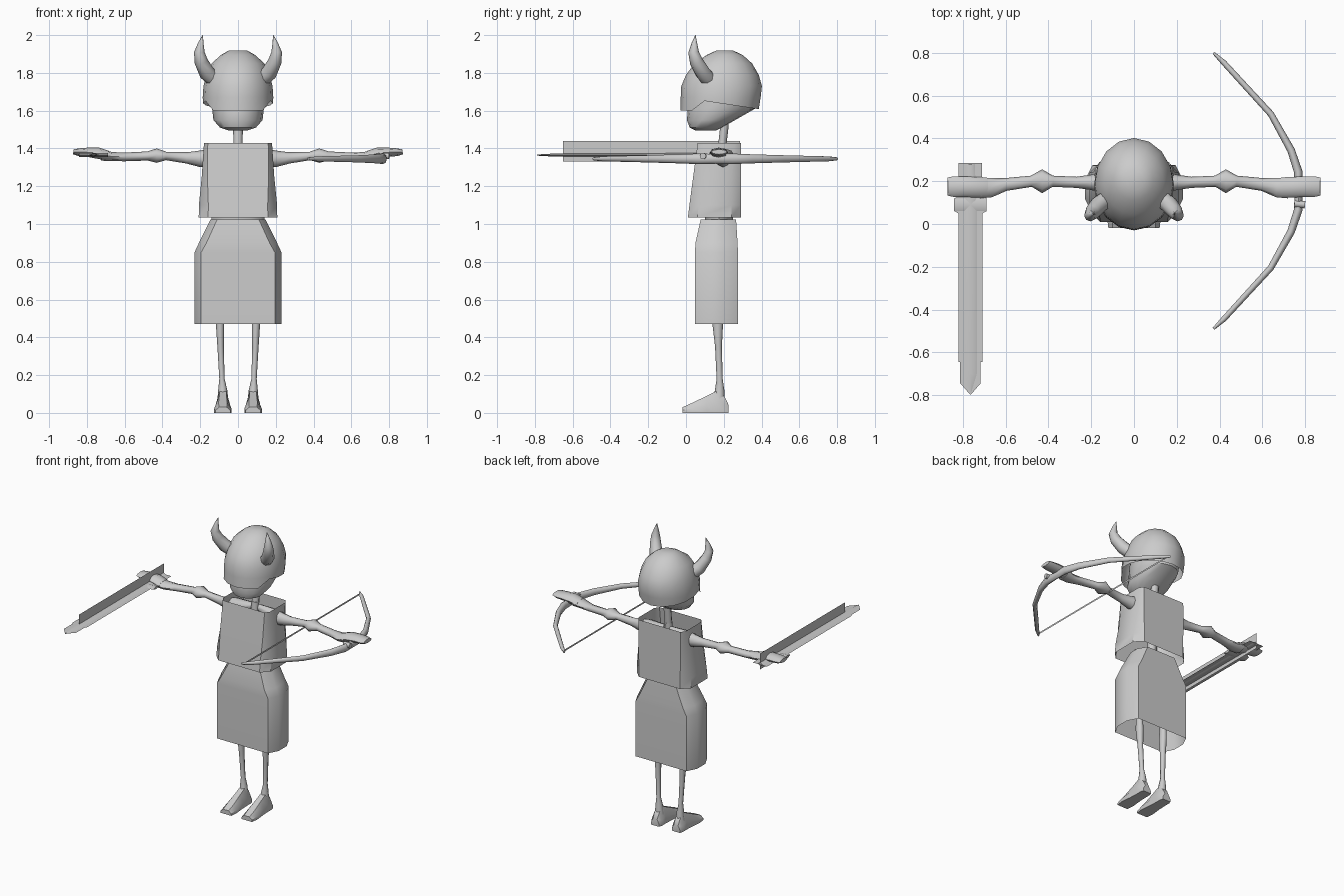
import bpy, bmesh, math
from mathutils import Vector

grey = bpy.data.materials.new("bone_grey")
grey.diffuse_color = (0.6, 0.6, 0.6, 1)


def finish(name, bm, smooth=40):
    bmesh.ops.recalc_face_normals(bm, faces=bm.faces)
    me = bpy.data.meshes.new(name)
    bm.to_mesh(me)
    bm.free()
    me.materials.append(grey)
    ob = bpy.data.objects.new(name, me)
    bpy.context.collection.objects.link(ob)
    bpy.ops.object.select_all(action='DESELECT')
    ob.select_set(True)
    bpy.context.view_layer.objects.active = ob
    if smooth:
        bpy.ops.object.shade_smooth_by_angle(angle=math.radians(smooth))
    return ob


def loft(name, rings, start=True, end=True, smooth=40):
    bm = bmesh.new()
    loops = [[bm.verts.new(p) for p in r] for r in rings]
    n = len(loops[0])
    for a, b in zip(loops, loops[1:]):
        for i in range(n):
            j = (i + 1) % n
            bm.faces.new((a[i], a[j], b[j], b[i]))
    if start:
        bm.faces.new(loops[0])
    if end:
        bm.faces.new(loops[-1])
    return finish(name, bm, smooth)


def oval(z, rx, y0, y1, n=16):
    """Horizontal ring spanning y0..y1."""
    c, r = (y0 + y1) / 2, (y1 - y0) / 2
    return [Vector((rx * math.sin(2 * math.pi * i / n),
                    c - r * math.cos(2 * math.pi * i / n), z)) for i in range(n)]


def box_ring(z, rx, y0, y1, cx, cy):
    """Rectangle ring with chamfered corners."""
    q = [(rx - cx, y0), (rx, y0 + cy), (rx, y1 - cy), (rx - cx, y1)]
    return [Vector((x, y, z)) for x, y in q] + [Vector((-x, y, z)) for x, y in q[::-1]]


def tube(name, pts, n=8, up=(0, 0, 1)):
    """Tube through (x, y, z, half width, half height) points."""
    rings = []
    P = [Vector(p[:3]) for p in pts]
    for i, p in enumerate(pts):
        t = (P[min(i + 1, len(P) - 1)] - P[max(i - 1, 0)]).normalized()
        s = t.cross(Vector(up)).normalized()
        u = s.cross(t)
        rings.append([P[i] + s * p[3] * math.cos(2 * math.pi * k / n)
                      + u * p[4] * math.sin(2 * math.pi * k / n) for k in range(n)])
    return loft(name, rings, smooth=60)


def plate(name, pts):
    bm = bmesh.new()
    bm.faces.new([bm.verts.new(p) for p in pts])
    return finish(name, bm, 0)


# Skull and jaw
loft("skull", [oval(*r) for r in (
    (1.495, .05, .05, .16), (1.51, .095, .02, .19), (1.55, .13, .005, .26),
    (1.61, .137, .01, .365), (1.68, .15, .03, .37), (1.78, .13, .06, .34))])

# Helmet with a dropped front guard and sloping sides
rings = [oval(*r) for r in (
    (1.60, .185, -.03, .385), (1.67, .187, -.028, .395), (1.73, .183, -.025, .402),
    (1.79, .168, .0, .385), (1.85, .14, .045, .35), (1.895, .09, .11, .30),
    (1.918, .05, .16, .25))]
for v in rings[0]:
    v.z = 1.60 if v.y < .04 else 1.66 - (v.y - .04) * .15
loft("helmet", rings, start=False)

# Neck and hidden spine
tube("neck", [(0, .205, 1.53, .026, .022), (0, .19, 1.40, .024, .022)], up=(0, 1, 0))
tube("spine", [(0, .19, 1.42, .025, .025), (0, .17, 1.0, .03, .03)], up=(0, 1, 0))
loft("pelvis", [oval(.84, .12, .12, .22, 12), oval(.90, .13, .11, .23, 12),
                oval(1.035, .14, .10, .25, 12)])

# Clothing shells, open at top and bottom
loft("tunic", [box_ring(*r) for r in (
    (1.035, .208, .01, .29, .05, .05), (1.10, .207, .018, .29, .05, .05),
    (1.25, .192, .038, .29, .03, .05), (1.43, .18, .062, .29, .02, .03))],
    False, False)
loft("skirt", [box_ring(*r) for r in (
    (.47, .23, .048, .275, .035, .07), (.85, .23, .048, .275, .035, .07),
    (.90, .207, .05, .273, .04, .07), (1.025, .145, .078, .265, .035, .06))],
    False, False)

for s, side in ((-1, "left"), (1, "right")):
    # Horn
    tube(side + "_horn", [(s * x, y, z, r, r) for x, y, z, r in (
        (.125, .12, 1.765, .042), (.165, .09, 1.80, .042), (.195, .055, 1.86, .036),
        (.205, .04, 1.91, .028), (.196, .045, 1.96, .014), (.187, .05, 2.0, .001))],
        up=(0, 1, 0))
    # Arm with elbow joint
    tube(side + "_arm", [(s * x, y, z, w, h) for x, y, z, w, h in (
        (.02, .20, 1.38, .02, .02), (.15, .195, 1.35, .05, .05), (.20, .195, 1.345, .036, .044),
        (.27, .195, 1.35, .026, .03), (.38, .20, 1.36, .026, .022), (.43, .20, 1.362, .056, .038),
        (.48, .20, 1.36, .026, .024), (.60, .185, 1.355, .03, .023),
        (.67, .17, 1.357, .045, .024), (.72, .17, 1.365, .05, .03))])
    # Flat hand
    tube(side + "_hand", [(s * x, y, z, w, h) for x, y, z, w, h in (
        (.69, .17, 1.362, .048, .026), (.74, .172, 1.375, .048, .03),
        (.80, .175, 1.38, .048, .024), (.845, .175, 1.38, .048, .02),
        (.872, .175, 1.382, .042, .013))])
    # Leg bone
    tube(side + "_leg", [(s * x, y, z, w, d) for x, y, z, w, d in (
        (.095, .17, .88, .03, .03), (.097, .168, .55, .02, .025), (.095, .168, .47, .022, .028),
        (.092, .172, .35, .017, .018), (.085, .178, .18, .014, .016),
        (.081, .178, .12, .024, .025), (.08, .175, .06, .03, .03))], up=(0, 1, 0))
    # Foot, lofted from heel to toe
    rings = []
    for y, w, h in ((.224, .03, .045), (.205, .036, .085), (.16, .036, .115),
                    (.11, .038, .09), (.03, .046, .052), (-.018, .04, .03)):
        rings.append([(s * .08 + a * w, y, z) for a, z in (
            (-1, 0), (1, 0), (1, h * .45), (.5, h), (-.5, h), (-1, h * .45))])
    loft(side + "_foot", rings)

# Bow limbs, widening toward the grip
limb = ((.0, .77, .018, .026), (.09, .768, .02, .028), (.19, .735, .018, .024),
        (.36, .64, .015, .019), (.60, .42, .013, .013), (.645, .372, .006, .008))
half = [(x, d, w, h) for d, x, w, h in limb]
path = [(x, .155 - d, 1.345, w, h) for x, d, w, h in half[:0:-1]]
path += [(x, .155 + d, 1.345, w, h) for x, d, w, h in half]
tube("bow", path, 8)
tube("bow_rest", [(.75, .095, 1.36, .017, .017), (.80, .09, 1.36, .017, .017)])
plate("bow_string", [(.385, -.47, 1.338), (.385, .78, 1.338),
                     (.385, .78, 1.35), (.385, -.47, 1.35)])

# Sword: flat silhouette, upright plate, thin solid core and guard
X, Z = -.765, 1.365
outline = [(.055, .285), (.055, .13), (.076, .12), (.076, .06), (.057, .05),
           (.057, -.645), (.048, -.645), (.048, -.745), (0, -.80)]
plate("sword_flat", [(X + w, y, Z) for w, y in outline]
      + [(X - w, y, Z) for w, y in outline[-2::-1]])
plate("sword_upright", [(X, -.65, 1.33), (X, .285, 1.33), (X, .285, 1.44), (X, -.65, 1.44)])
tube("sword_core", [(X, .28, Z, .02, .012), (X, .06, Z, .03, .01), (X, -.70, Z, .03, .008),
                    (X, -.79, Z, .003, .003)], 4)
tube("sword_guard", [(X - .076, .09, Z, .03, .01), (X + .076, .09, Z, .03, .01)], 4)
